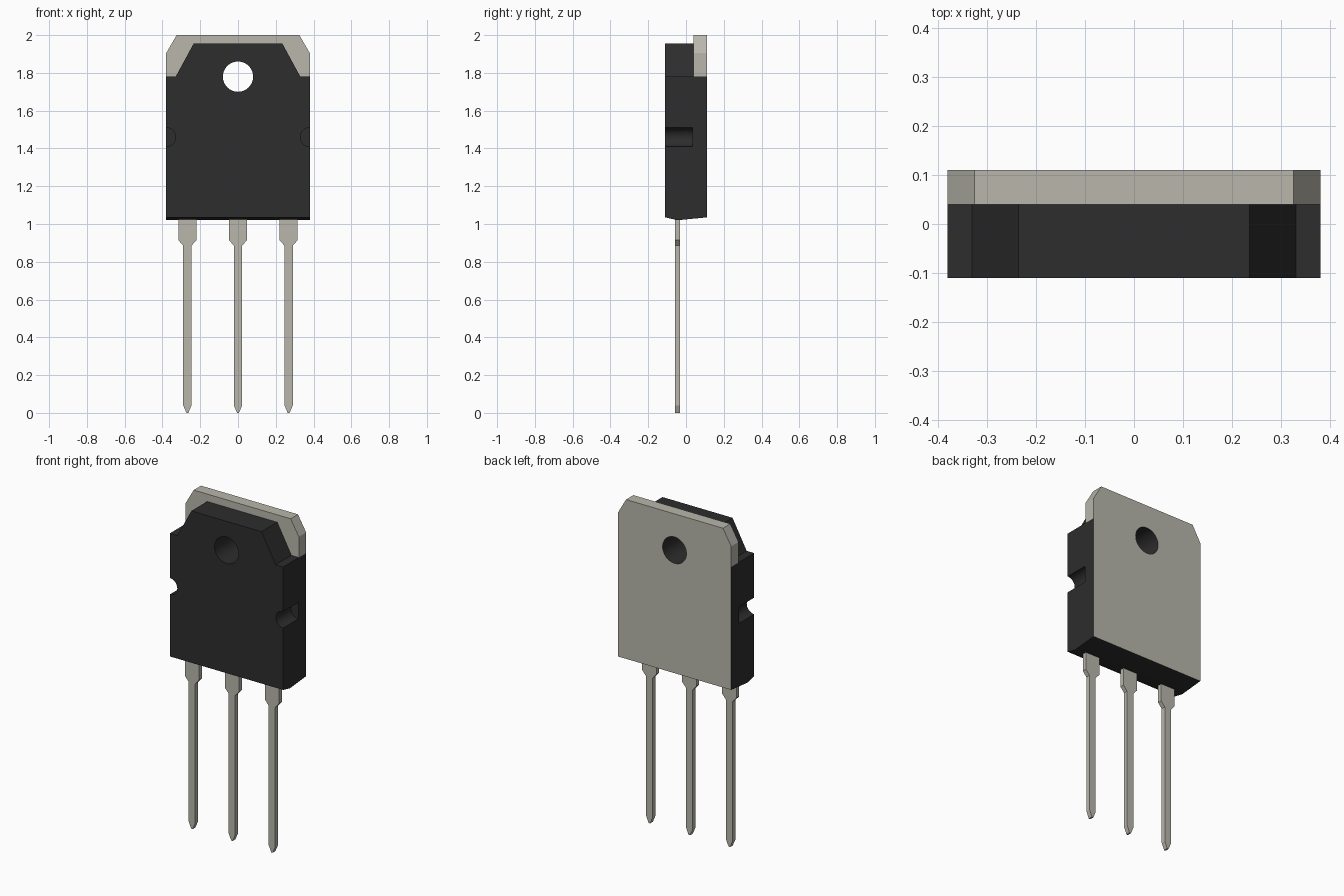
import bpy, bmesh, math
from mathutils import Vector

cube = bpy.data.objects.get("Cube")
if cube:
    bpy.data.objects.remove(cube, do_unlink=True)

HALF_W, FRONT, STEP, BACK = 0.38, -0.11, 0.04, 0.11
LEDGE = 1.78          # top of the thick part, also the hole centre height
HOLE_R, NOTCH_R, NOTCH_Z = 0.08, 0.05, 1.46


def material(name, color):
    m = bpy.data.materials.new(name)
    m.use_nodes = True
    m.diffuse_color = color
    m.node_tree.nodes["Principled BSDF"].inputs["Base Color"].default_value = color
    return m


black = material("black_plastic", (0.026, 0.026, 0.026, 1))
metal = material("tinned_metal", (0.48, 0.47, 0.41, 1))


def prism(name, points, direction, mats):
    """Extrude a closed loop of 3D points along a direction."""
    bm = bmesh.new()
    face = bm.faces.new([bm.verts.new(p) for p in points])
    ext = bmesh.ops.extrude_face_region(bm, geom=[face])
    moved = [v for v in ext["geom"] if isinstance(v, bmesh.types.BMVert)]
    bmesh.ops.translate(bm, verts=moved, vec=Vector(direction))
    bmesh.ops.recalc_face_normals(bm, faces=bm.faces)
    mesh = bpy.data.meshes.new(name)
    bm.to_mesh(mesh)
    bm.free()
    obj = bpy.data.objects.new(name, mesh)
    bpy.context.collection.objects.link(obj)
    for m in mats:
        mesh.materials.append(m)
    return obj


def front_prism(name, outline, y0, y1, mats):
    return prism(name, [(x, y0, z) for x, z in outline], (0, y1 - y0, 0), mats)


def mirrored(right):
    """Complete a right-hand outline, listed bottom to top, with its mirror."""
    return right + [(-x, z) for x, z in reversed(right)]


def arc(x, z, r, start, end, n):
    steps = [start + (end - start) * i / n for i in range(n + 1)]
    return [(x + r * math.cos(a), z + r * math.sin(a)) for a in steps]


def activate(obj):
    bpy.ops.object.select_all(action='DESELECT')
    obj.select_set(True)
    bpy.context.view_layer.objects.active = obj


def smooth(obj):
    activate(obj)
    bpy.ops.object.shade_smooth_by_angle(angle=math.radians(30))


# Thick lower housing: side profile with a shallow V underside
profile = [(FRONT, 1.035), (-0.045, 1.02), (BACK, 1.035), (BACK, LEDGE), (FRONT, LEDGE)]
housing = prism("housing", [(-HALF_W, y, z) for y, z in profile],
                (2 * HALF_W, 0, 0), [black, metal])

# Cut the mounting hole and the two side notches
cuts = [(0, LEDGE, HOLE_R, 0.2), (HALF_W, NOTCH_Z, NOTCH_R, STEP - 0.005),
        (-HALF_W, NOTCH_Z, NOTCH_R, STEP - 0.005)]
for x, z, r, y_end in cuts:
    cutter = front_prism("cutter", arc(x, z, r, 0, 2 * math.pi, 48)[:-1], -0.2, y_end, [black])
    cutter.hide_render = True
    mod = housing.modifiers.new("cut", 'BOOLEAN')
    mod.operation, mod.solver, mod.object = 'DIFFERENCE', 'EXACT', cutter
    activate(housing)
    bpy.ops.object.modifier_apply(modifier=mod.name)
    bpy.data.objects.remove(cutter, do_unlink=True)

# The back of the housing is the exposed metal plate
for p in housing.data.polygons:
    p.material_index = int(p.normal.y > 0.99 and p.center.y > 0.1)
smooth(housing)

# Upper housing and metal tab, each arching over the top half of the hole
half_hole = arc(0, LEDGE, HOLE_R, math.pi, 0, 24)
top = front_prism("housing_top", mirrored([(0.33, LEDGE), (0.235, 1.955)]) + half_hole,
                  FRONT, STEP, [black])
smooth(top)
tab = front_prism("metal_tab", mirrored([(HALF_W, LEDGE), (HALF_W, 1.905), (0.325, 2.0)]) + half_hole,
                  STEP, BACK, [metal, black])
for p in tab.data.polygons:
    if abs(p.normal.y) < 0.5 and math.hypot(p.center.x, p.center.z - LEDGE) < HOLE_R + 0.005:
        p.material_index = 1
smooth(tab)

# Three leads with wide shoulders and pointed tips
lead = mirrored([(0.005, 0), (0.022, 0.04), (0.022, 0.885), (0.048, 0.915), (0.048, 1.04)])
for name, x in (("right_lead", -0.268), ("middle_lead", 0), ("left_lead", 0.268)):
    front_prism(name, [(x + px, z) for px, z in lead], -0.058, -0.032, [metal])
